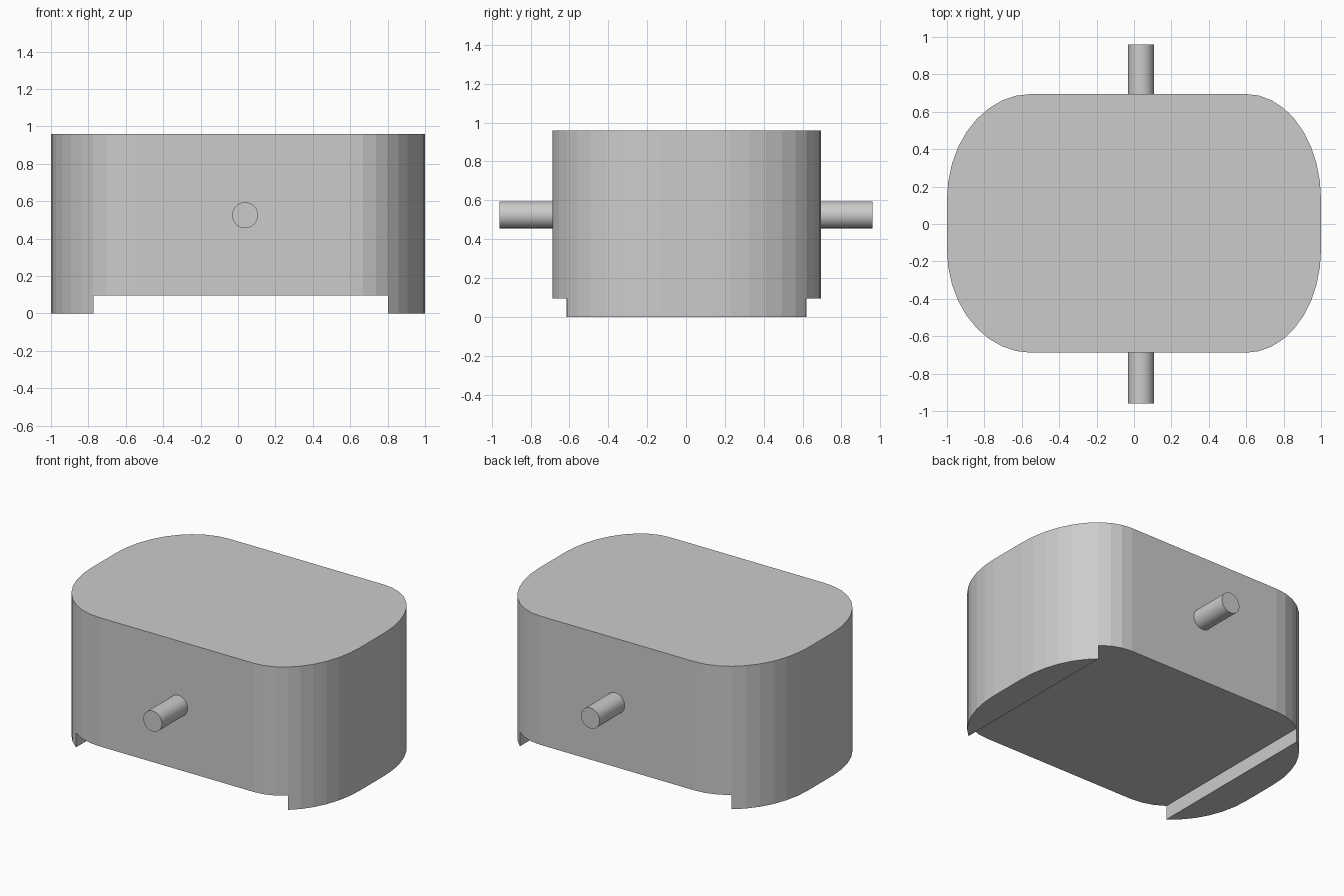
import bpy, bmesh
from math import sin, cos, pi, radians
from mathutils import Vector

if "Cube" in bpy.data.objects:
    bpy.data.objects.remove(bpy.data.objects["Cube"])

TOP = 0.96
STEPS = 9  # facets per rounded corner


def corner(cx, cy, tip_x, tip_y, reverse):
    """Quarter ellipse from the side tip to the front/back tip."""
    pts = [(cx + (tip_x - cx) * cos(pi / 2 * i / STEPS),
            cy + (tip_y - cy) * sin(pi / 2 * i / STEPS)) for i in range(STEPS + 1)]
    return pts[::-1] if reverse else pts


def link(name, bm):
    bmesh.ops.recalc_face_normals(bm, faces=bm.faces)
    mesh = bpy.data.meshes.new(name)
    bm.to_mesh(mesh)
    bm.free()
    obj = bpy.data.objects.new(name, mesh)
    bpy.context.collection.objects.link(obj)
    return obj


# Body: rounded rectangle pulled straight up
outline = (corner(0.60, 0.13, 1.0, 0.695, False)
           + corner(-0.55, 0.13, -1.0, 0.695, True)
           + corner(-0.55, -0.135, -1.0, -0.688, False)
           + corner(0.60, -0.135, 1.0, -0.688, True))
bm = bmesh.new()
base = bm.faces.new([bm.verts.new((x, y, 0)) for x, y in outline])
ext = bmesh.ops.extrude_face_region(bm, geom=[base], use_keep_orig=True)
bmesh.ops.translate(bm, vec=(0, 0, TOP),
                    verts=[v for v in ext["geom"] if isinstance(v, bmesh.types.BMVert)])
body = link("body", bm)

# Channel under the body, leaving a foot at each end
bm = bmesh.new()
bmesh.ops.create_cube(bm, size=1)
bmesh.ops.scale(bm, vec=(1.575, 2.0, 0.4), verts=bm.verts)
bmesh.ops.translate(bm, vec=(0.0145, 0, 0.095 - 0.2), verts=bm.verts)
channel = link("channel_cutter", bm)
channel.hide_render = True
channel.hide_set(True)
channel.display_type = 'WIRE'
cut = body.modifiers.new("channel", 'BOOLEAN')
cut.operation = 'DIFFERENCE'
cut.solver = 'EXACT'
cut.object = channel

# Round pins on the front and back
for name, side in (("front_pin", -1), ("back_pin", 1)):
    bpy.ops.mesh.primitive_cylinder_add(vertices=48, radius=0.069, depth=0.30,
                                        location=(0.038, side * 0.811, 0.525),
                                        rotation=(radians(90), 0, 0))
    pin = bpy.context.object
    pin.name = name
    bpy.ops.object.shade_smooth_by_angle(angle=radians(30))
